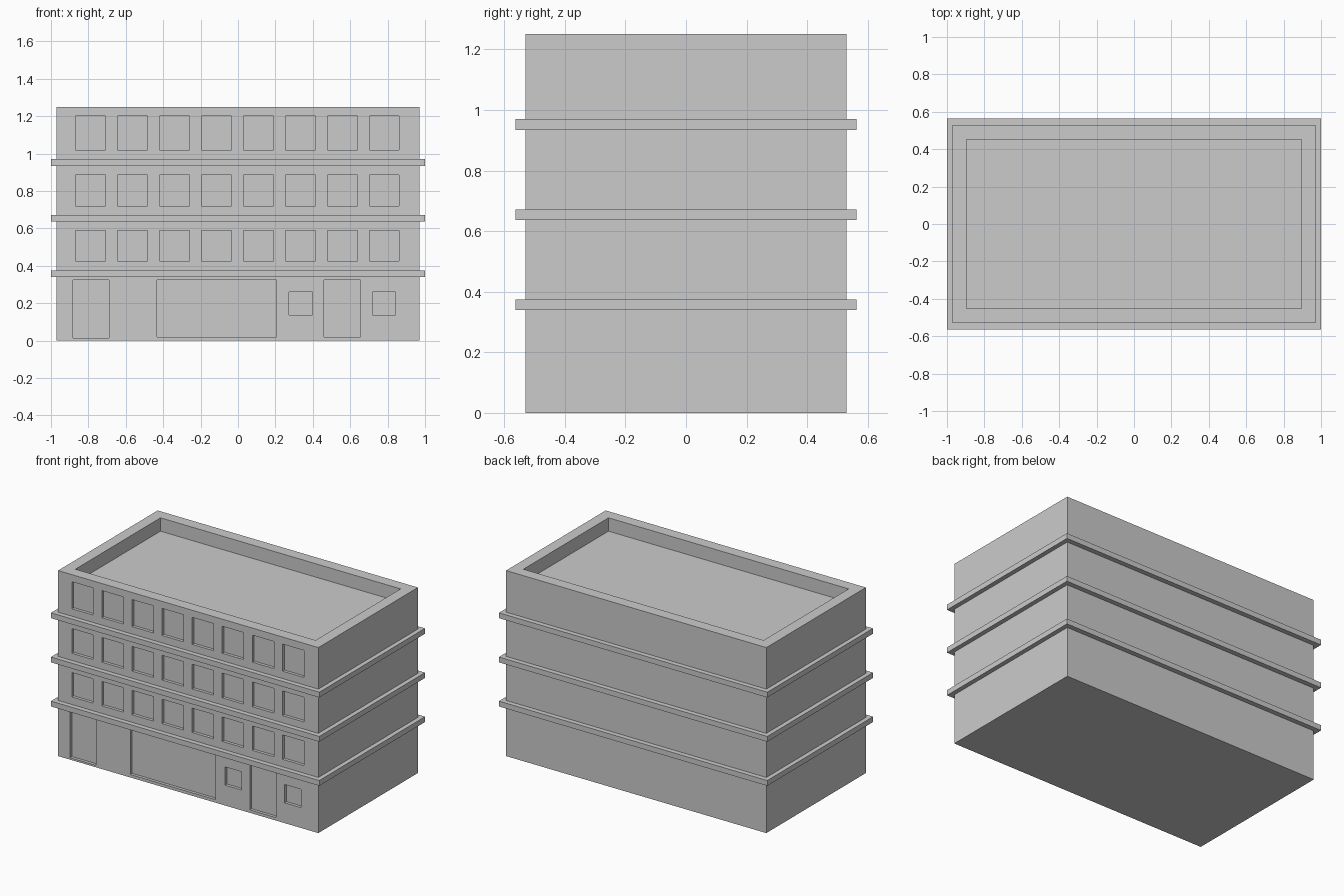
import bpy, bmesh
from mathutils import Matrix, Vector

if "Cube" in bpy.data.objects:
    bpy.data.objects.remove(bpy.data.objects["Cube"])


def boxes(name, bounds):
    """One object made of boxes given as (x0, x1, y0, y1, z0, z1)."""
    bm = bmesh.new()
    for x0, x1, y0, y1, z0, z1 in bounds:
        centre = Vector((x0 + x1, y0 + y1, z0 + z1)) / 2
        size = (x1 - x0, y1 - y0, z1 - z0, 1)
        bmesh.ops.create_cube(bm, size=1, matrix=Matrix.Translation(centre) @ Matrix.Diagonal(size))
    mesh = bpy.data.meshes.new(name)
    bm.to_mesh(mesh)
    bm.free()
    obj = bpy.data.objects.new(name, mesh)
    bpy.context.collection.objects.link(obj)
    return obj


W, D, H = 0.97, 0.53, 1.25      # half width, half depth, height
RECESS = 0.02

# Main block
building = boxes("building", [(-W, W, -D, D, 0, H)])

# Front openings as (x0, x1, z0, z1): three rows of windows
openings = []
for z0, z1 in [(0.426, 0.59), (0.72, 0.886), (1.02, 1.202)]:
    for i in range(8):
        x = -0.868 + 0.2243 * i
        openings.append((x, x + 0.16, z0, z1))

# Ground floor doors, shop window and small windows
openings += [
    (-0.882, -0.689, 0.013, 0.324),
    (-0.432, 0.205, 0.02, 0.324),
    (0.459, 0.655, 0.02, 0.324),
    (0.274, 0.398, 0.137, 0.26),
    (0.719, 0.842, 0.137, 0.26),
]

# Cut the openings and the sunken roof
cuts = [(x0, x1, -D - 0.1, -D + RECESS, z0, z1) for x0, x1, z0, z1 in openings]
cuts.append((-0.895, 0.895, -0.453, 0.453, 1.16, H + 0.1))
cutter = boxes("opening_cutter", cuts)
cutter.hide_render = True
cut = building.modifiers.new("openings", "BOOLEAN")
cut.operation = "DIFFERENCE"
cut.solver = "EXACT"
cut.object = cutter
bpy.context.view_layer.objects.active = building
bpy.ops.object.modifier_apply(modifier=cut.name)
bpy.data.objects.remove(cutter)

# Projecting ledges between the storeys
for i, z in enumerate((0.339, 0.636, 0.934)):
    boxes(f"ledge_{i + 1}", [(-1, 1, -0.563, 0.563, z, z + 0.036)])
